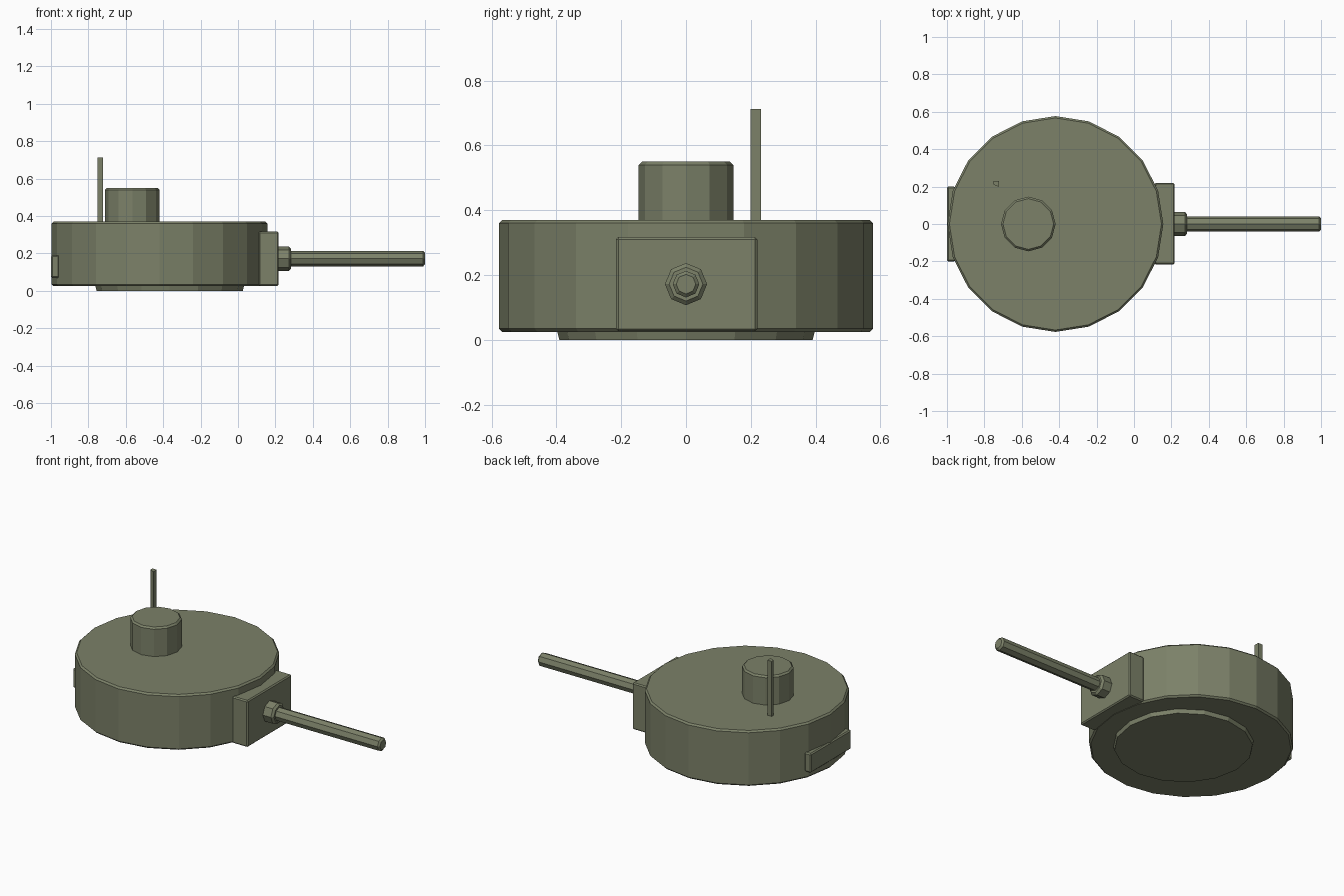
import bpy
from math import pi

if "Cube" in bpy.data.objects:
    bpy.data.objects.remove(bpy.data.objects["Cube"])

olive = bpy.data.materials.new("olive")
olive.diffuse_color = (0.2, 0.22, 0.14, 1)
olive.use_nodes = True
olive.node_tree.nodes["Principled BSDF"].inputs["Base Color"].default_value = olive.diffuse_color


def finish(name, bevel):
    ob = bpy.context.object
    ob.name = name
    ob.data.materials.append(olive)
    bpy.ops.object.transform_apply(location=False, rotation=True, scale=True)
    if bevel:
        m = ob.modifiers.new("edge_bevel", 'BEVEL')
        m.width = bevel
        m.segments = 1
        m.limit_method = 'ANGLE'
        m.angle_limit = pi / 3
    return ob


def drum(name, x, y, r, z0, z1, sides, bevel=0, turn=0):
    # upright flat-shaded cylinder
    bpy.ops.mesh.primitive_cylinder_add(vertices=sides, radius=r, depth=z1 - z0,
                                        location=(x, y, (z0 + z1) / 2), rotation=(0, 0, turn))
    return finish(name, bevel)


def rod(name, x0, x1, r, z, sides, bevel=0):
    # cylinder lying along x
    bpy.ops.mesh.primitive_cylinder_add(vertices=sides, radius=r, depth=x1 - x0,
                                        location=((x0 + x1) / 2, 0, z), rotation=(0, pi / 2, 0))
    return finish(name, bevel)


def box(name, x, y, z, bevel=0):
    # block given as (min, max) ranges
    bpy.ops.mesh.primitive_cube_add(size=1, location=[sum(r) / 2 for r in (x, y, z)])
    bpy.context.object.scale = [r[1] - r[0] for r in (x, y, z)]
    return finish(name, bevel)


# Turret body and the ring it turns on
drum("turret_body", -0.42, 0, 0.577, 0.025, 0.37, 20, 0.01)
ring = drum("turret_ring", -0.365, 0, 0.403, 0.0, 0.05, 16)
for v in ring.data.vertices:
    if v.co.z < 0:
        v.co.x *= 0.97
        v.co.y *= 0.97

# Hatch cupola and aerial on the roof
drum("hatch_cupola", -0.565, 0, 0.146, 0.35, 0.55, 12, 0.01)
aerial = box("aerial", (-0.752, -0.722), (0.199, 0.231), (0.35, 0.713))
for v in aerial.data.vertices:
    if v.co.x < 0 and v.co.y < 0:
        v.co.y += 0.012

# Gun shield, collar and barrel
box("gun_shield", (0.11, 0.217), (-0.216, 0.22), (0.027, 0.317), 0.007)
rod("barrel_collar", 0.20, 0.284, 0.065, 0.172, 8, 0.012)
rod("gun_barrel", 0.27, 1.0, 0.041, 0.172, 8, 0.01)

# Stowage block at the rear
box("rear_block", (-1.0, -0.955), (-0.2, 0.2), (0.07, 0.19), 0.007)
